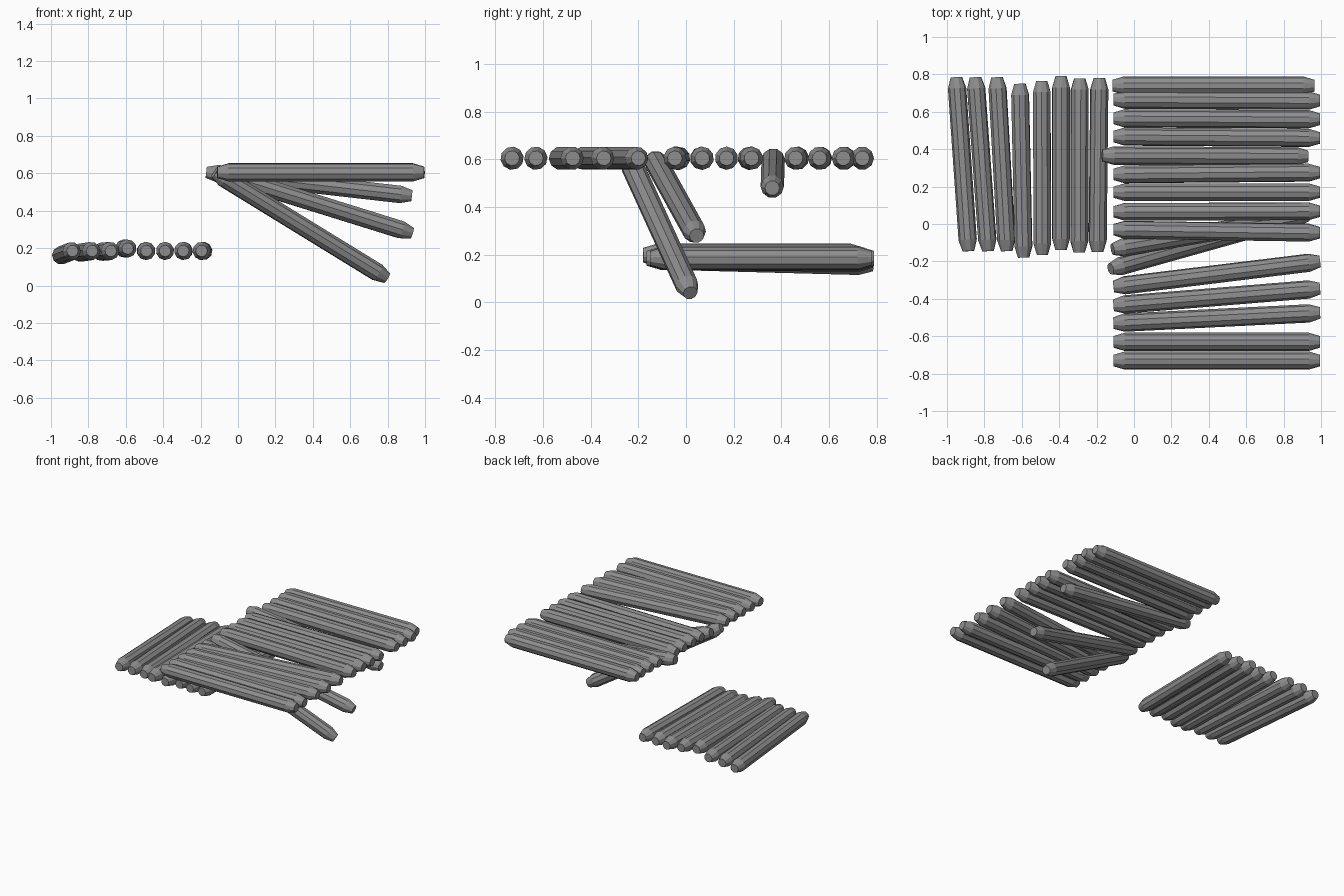
import bpy, bmesh, math
from mathutils import Vector

cube = bpy.data.objects.get("Cube")
if cube:
    bpy.data.objects.remove(cube, do_unlink=True)

gray = bpy.data.materials.new("weathered gray")
gray.use_nodes = True
gray.diffuse_color = (0.27, 0.27, 0.27, 1)
gray.node_tree.nodes["Principled BSDF"].inputs["Base Color"].default_value = (0.27, 0.27, 0.27, 1)

RADIUS, TIP, TAPER, SIDES = 0.049, 0.031, 0.06, 10


def log(name, start, end, roll=0.0):
    """Faceted log with tapered ends, running from start to end."""
    start, end = Vector(start), Vector(end)
    axis = end - start
    length = axis.length
    stations = [(0, TIP), (TAPER, RADIUS), (length - TAPER, RADIUS), (length, TIP)]
    bm = bmesh.new()
    rings = []
    for z, r in stations:
        angles = [2 * math.pi * i / SIDES + roll for i in range(SIDES)]
        rings.append([bm.verts.new((r * math.cos(a), r * math.sin(a), z)) for a in angles])
    for low, high in zip(rings, rings[1:]):
        for i in range(SIDES):
            j = (i + 1) % SIDES
            bm.faces.new((low[i], low[j], high[j], high[i]))
    bm.faces.new(rings[0][::-1])
    bm.faces.new(rings[-1])
    mesh = bpy.data.meshes.new(name)
    bm.to_mesh(mesh)
    bm.free()
    mesh.materials.append(gray)
    obj = bpy.data.objects.new(name, mesh)
    obj.location = start
    obj.rotation_euler = axis.to_track_quat('Z', 'Y').to_euler()
    bpy.context.collection.objects.link(obj)
    mesh.polygons.foreach_set("use_smooth", [False] * len(mesh.polygons))


# Upper deck: level logs given by their y at the left and right ends
deck = [(0.665, 0.66), (0.565, 0.56), (0.468, 0.46), (0.265, 0.275), (0.17, 0.17),
        (0.065, 0.068), (-0.03, -0.047), (-0.335, -0.2), (-0.435, -0.345),
        (-0.53, -0.475), (-0.63, -0.63), (-0.73, -0.73)]
for i, (ya, yb) in enumerate(deck):
    log(f"deck_log_{i + 1}", (-0.11, ya, 0.605), (0.995, yb, 0.605), i * 0.7)
log("deck_log_back", (-0.115, 0.74, 0.605), (0.965, 0.74, 0.605))

# Broken logs dropping away from the deck
log("fallen_log_back", (-0.17, 0.366, 0.605), (0.93, 0.362, 0.48))
log("fallen_log_middle", (-0.115, -0.135, 0.605), (0.93, 0.045, 0.28))
log("fallen_log_front", (-0.125, -0.24, 0.605), (0.795, 0.018, 0.04))

# Lower deck: (front x, back x, front y, front z, back z)
lower = [(-0.885, -0.95, -0.145, 0.185, 0.16), (-0.78, -0.848, -0.145, 0.185, 0.175),
         (-0.68, -0.733, -0.145, 0.185, 0.18), (-0.59, -0.61, -0.18, 0.198, 0.198),
         (-0.49, -0.493, -0.165, 0.185, 0.185), (-0.39, -0.39, -0.14, 0.185, 0.185),
         (-0.293, -0.29, -0.152, 0.185, 0.185), (-0.195, -0.185, -0.15, 0.185, 0.185)]
for i, (xf, xb, y, zf, zb) in enumerate(lower):
    log(f"lower_log_{i + 1}", (xf, y, zf), (xb, y + 0.93, zb), i * 0.7)
